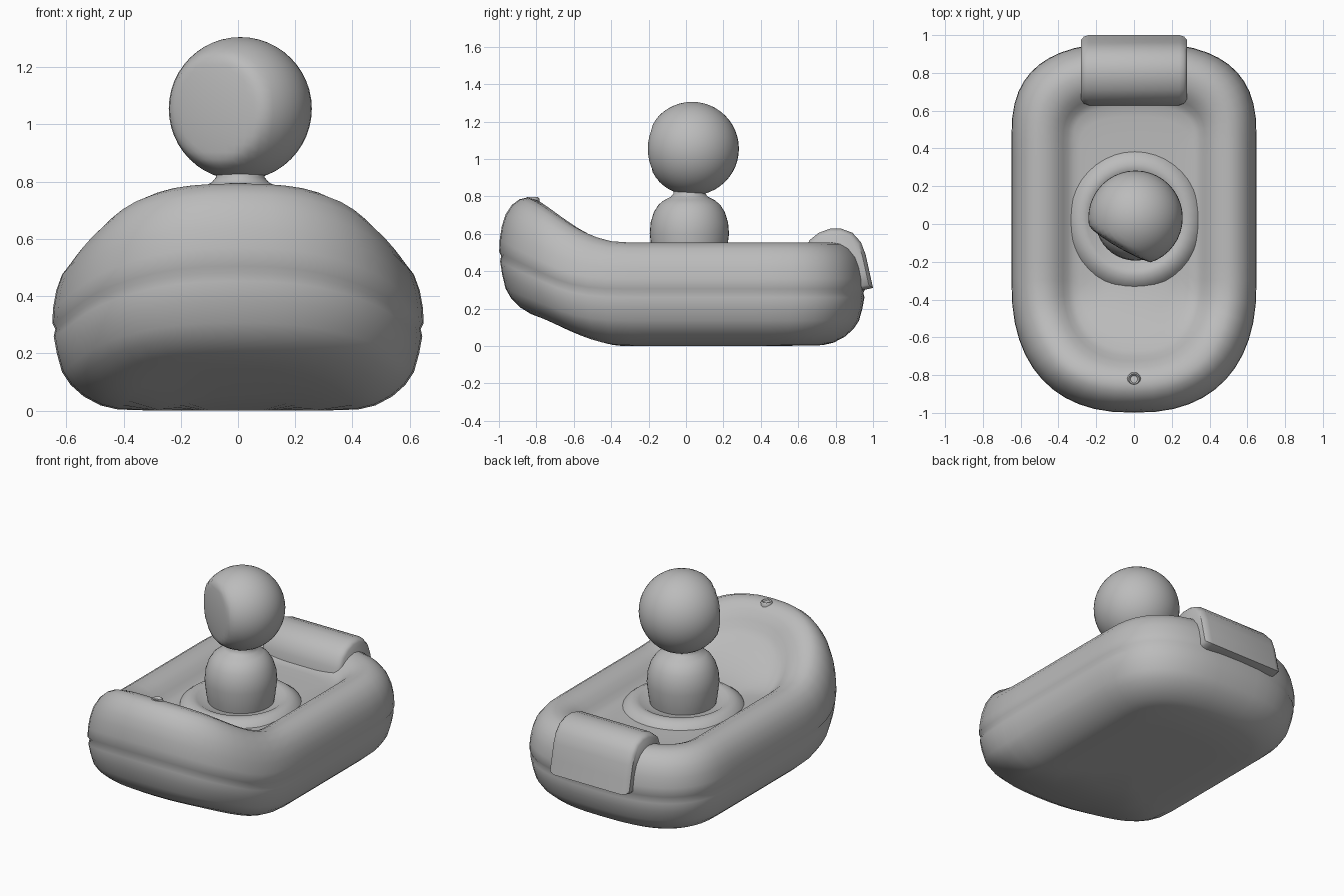
import bpy, bmesh, math
from mathutils import Vector

if "Cube" in bpy.data.objects:
    bpy.data.objects.remove(bpy.data.objects["Cube"])

grey = bpy.data.materials.new("plain grey")
grey.diffuse_color = (0.5, 0.5, 0.5, 1)
grey.use_nodes = True
grey.node_tree.nodes["Principled BSDF"].inputs["Base Color"].default_value = grey.diffuse_color


def finish(name, bm, angle=40):
    bmesh.ops.remove_doubles(bm, verts=bm.verts, dist=1e-5)
    bmesh.ops.recalc_face_normals(bm, faces=bm.faces)
    me = bpy.data.meshes.new(name)
    bm.to_mesh(me)
    bm.free()
    me.materials.append(grey)
    ob = bpy.data.objects.new(name, me)
    bpy.context.collection.objects.link(ob)
    bpy.ops.object.select_all(action='DESELECT')
    ob.select_set(True)
    bpy.context.view_layer.objects.active = ob
    bpy.ops.object.shade_smooth_by_angle(angle=math.radians(angle))
    return ob


def loft(bm, rings, cap=True):
    loops = [[bm.verts.new(p) for p in r] for r in rings]
    n = len(loops[0])
    for a, b in zip(loops, loops[1:]):
        for i in range(n):
            j = (i + 1) % n
            bm.faces.new((a[i], a[j], b[j], b[i]))
    if cap:
        bm.faces.new(loops[0][::-1])
        bm.faces.new(loops[-1])


def lathe(name, profile, centre, n=40, sy=1.0, angle=60):
    bm = bmesh.new()
    rings = [[(centre[0] + r * math.cos(2 * math.pi * i / n),
               centre[1] + sy * r * math.sin(2 * math.pi * i / n), z)
              for i in range(n)] for r, z in profile]
    loft(bm, rings)
    return finish(name, bm, angle)


# Boat: rounded plan outline, raised towards the middle of the bow
def sheer(x, y, z):
    t = min(max((-0.33 - y) / 0.5, 0), 1)
    dome = 1 - abs(x / 0.67) ** 2.5
    return dome * t * t * (3 - 2 * t) * (0.15 + 0.09 * z / 0.55)


def outline(d, z, k=1.0, n=24):
    pts = []
    a, bb, bf = 0.65 - d, 0.51 - d, 0.70 - d

    def end(y0, b, e, start, sign):
        for i in range(n + 1):
            t = start + math.pi * i / n
            c, s = math.cos(t), abs(math.sin(t))
            x = math.copysign(abs(c) ** (2 / e), c) * a
            pts.append((x, y0 + sign * b * s ** (2 / e)))
    end(0.45, bb, 2.7, 0, 1)
    for i in range(1, 8):
        pts.append((-a, 0.45 - 0.75 * i / 8))
    end(-0.30, bf, 2.4, math.pi, -1)
    for i in range(1, 8):
        pts.append((a, -0.30 + 0.75 * i / 8))
    return [(x * k, y * k, z + sheer(x * k, y * k, z)) for x, y in pts]


hull = [(0.23, 0.004), (0.17, 0.018), (0.11, 0.05), (0.065, 0.09), (0.035, 0.135),
        (0.017, 0.2), (0.006, 0.26), (0.012, 0.285), (0.001, 0.305), (0.004, 0.36),
        (0.015, 0.42), (0.035, 0.475), (0.07, 0.52), (0.11, 0.545), (0.15, 0.553),
        (0.2, 0.545), (0.24, 0.525), (0.275, 0.495), (0.3, 0.47), (0.33, 0.455)]
bm = bmesh.new()
rings = [outline(0.23, 0.0, k) for k in (0.05, 0.35, 0.7)]
rings += [outline(d, z) for d, z in hull]
rings += [outline(0.33, 0.45, k) for k in (0.9, 0.7, 0.4, 0.05)]
loft(bm, rings)
finish("inflatable_boat", bm, 60)

# Rear pad wrapped over the stern tube
side = [(0.625, 0.44), (0.632, 0.5), (0.66, 0.565), (0.71, 0.605), (0.77, 0.627),
        (0.83, 0.627), (0.89, 0.605), (0.935, 0.555), (0.96, 0.49), (0.98, 0.4),
        (1.0, 0.31), (0.93, 0.295), (0.8, 0.3)]
bm = bmesh.new()
mid = Vector((0.81, 0.45))
rings = []
for x, k in ((-0.28, 0.88), (-0.265, 0.96), (-0.24, 1), (0.24, 1), (0.265, 0.96), (0.28, 0.88)):
    rings.append([(x, mid.x + (y - mid.x) * k, mid.y + (z - mid.y) * k) for y, z in side])
loft(bm, rings)
finish("rear_pad", bm, 50)

# Bow valve
lathe("bow_valve", [(0.036, 0.76), (0.036, 0.787), (0.028, 0.796),
                    (0.02, 0.79), (0.015, 0.775)], (0, -0.82), 12)

# Raised collar around the figure
lathe("floor_collar", [(0.36, 0.43), (0.345, 0.457), (0.315, 0.48), (0.285, 0.492),
                       (0.255, 0.488), (0.23, 0.472), (0.15, 0.468)],
      (0.005, 0.02), 40, 1.04)

# Figure body with narrow neck
lathe("figure_body", [(0.19, 0.45), (0.2, 0.5), (0.212, 0.6), (0.207, 0.66),
                      (0.19, 0.715), (0.165, 0.755), (0.135, 0.78), (0.1, 0.797),
                      (0.085, 0.815), (0.085, 0.86)], (0.008, 0.018))

# Head: ball tapering to the neck, flattened on one side
bm = bmesh.new()
bmesh.ops.create_uvsphere(bm, u_segments=40, v_segments=24, radius=0.25)
nrm = Vector((-0.5, -0.866, 0))
for v in bm.verts:
    p = v.co.copy()
    over = p.dot(nrm) - 0.165
    if over > 0:
        p -= nrm * over * 0.8
    v.co = p + Vector((0.008, 0.033, 1.055))
finish("figure_head", bm, 60)
